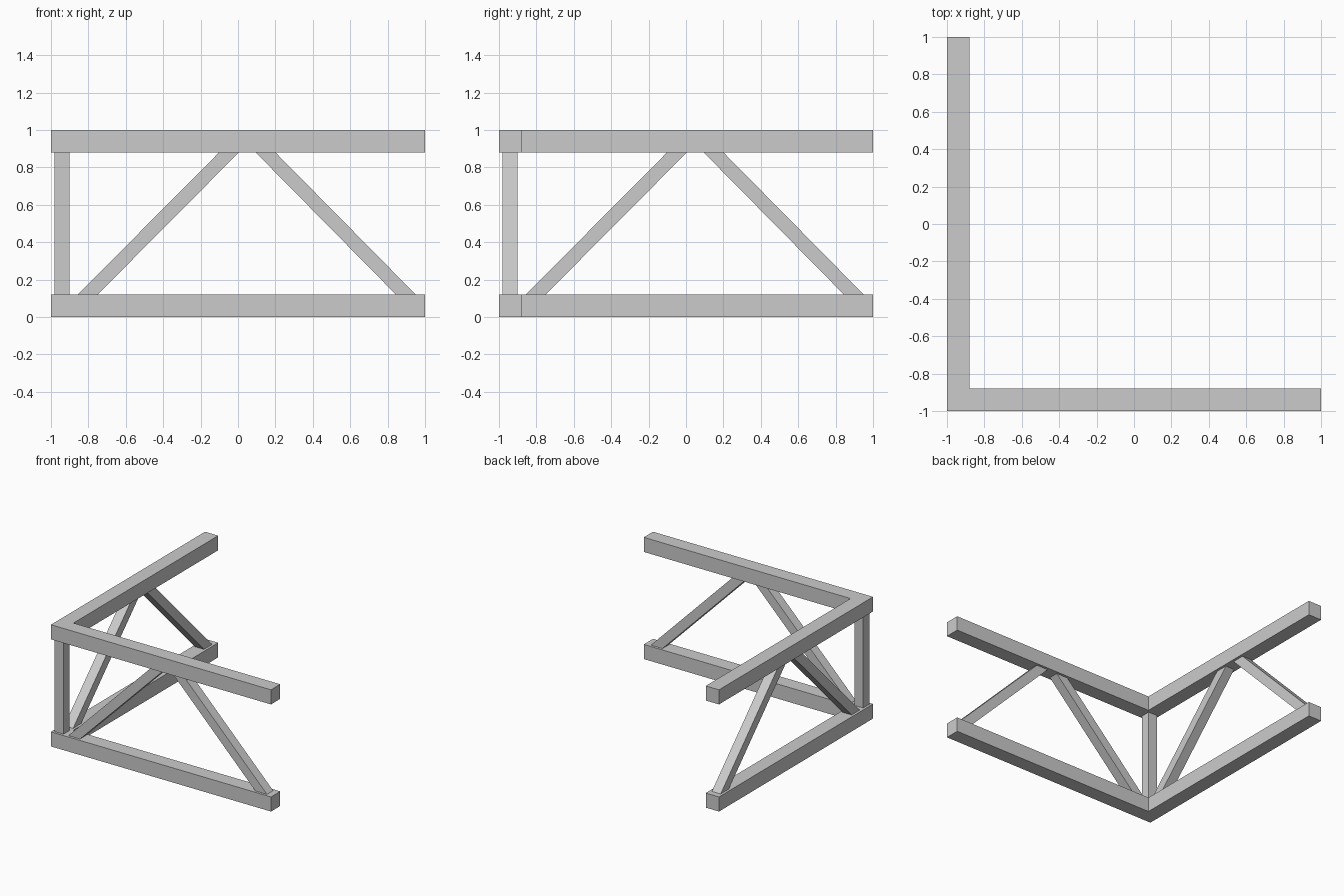
import bpy, bmesh
from mathutils import Vector

if "Cube" in bpy.data.objects:
    bpy.data.objects.remove(bpy.data.objects["Cube"])

BEAM = 0.12            # rail section
STRUT = 0.08           # post and brace section
MID = -1 + BEAM / 2    # centre line of both walls
SINK = 0.01            # struts bite slightly into the rails


def prism(name, profile, offset):
    """Extrude a closed profile along an offset vector."""
    bm = bmesh.new()
    face = bm.faces.new([bm.verts.new(p) for p in profile])
    ext = bmesh.ops.extrude_face_region(bm, geom=[face])
    verts = [v for v in ext["geom"] if isinstance(v, bmesh.types.BMVert)]
    bmesh.ops.translate(bm, verts=verts, vec=Vector(offset))
    bmesh.ops.recalc_face_normals(bm, faces=bm.faces)
    mesh = bpy.data.meshes.new(name)
    bm.to_mesh(mesh)
    bm.free()
    obj = bpy.data.objects.new(name, mesh)
    bpy.context.collection.objects.link(obj)


def brace(name, foot, head, side_wall):
    """Slanted strut between the rails; foot and head are centres at rail faces."""
    half = 0.053
    z0, z1 = BEAM, 1 - BEAM
    slope = (head - foot) / (z1 - z0)
    a, b = foot - slope * SINK, head + slope * SINK
    z0, z1 = z0 - SINK, z1 + SINK
    pts = [(a - half, z0), (a + half, z0), (b + half, z1), (b - half, z1)]
    d = MID - STRUT / 2
    if side_wall:
        prism(name, [(d, u, z) for u, z in pts], (STRUT, 0, 0))
    else:
        prism(name, [(u, d, z) for u, z in pts], (0, STRUT, 0))


# L-shaped lower and upper rails
i = -1 + BEAM
ell = [(-1, -1), (1, -1), (1, i), (i, i), (i, 1), (-1, 1)]
for name, z in (("lower_rail", 0), ("upper_rail", 1 - BEAM)):
    prism(name, [(x, y, z) for x, y in ell], (0, 0, BEAM))

# Corner post
lo, hi = MID - STRUT / 2, MID + STRUT / 2
prism("corner_post",
      [(x, y, BEAM - SINK) for x, y in ((lo, lo), (hi, lo), (hi, hi), (lo, hi))],
      (0, 0, 1 - 2 * BEAM + 2 * SINK))

# Two diagonal braces on each wall
for wall, side in (("front", False), ("side", True)):
    brace(wall + "_inner_brace", -0.803, -0.048, side)
    brace(wall + "_outer_brace", 0.897, 0.147, side)
